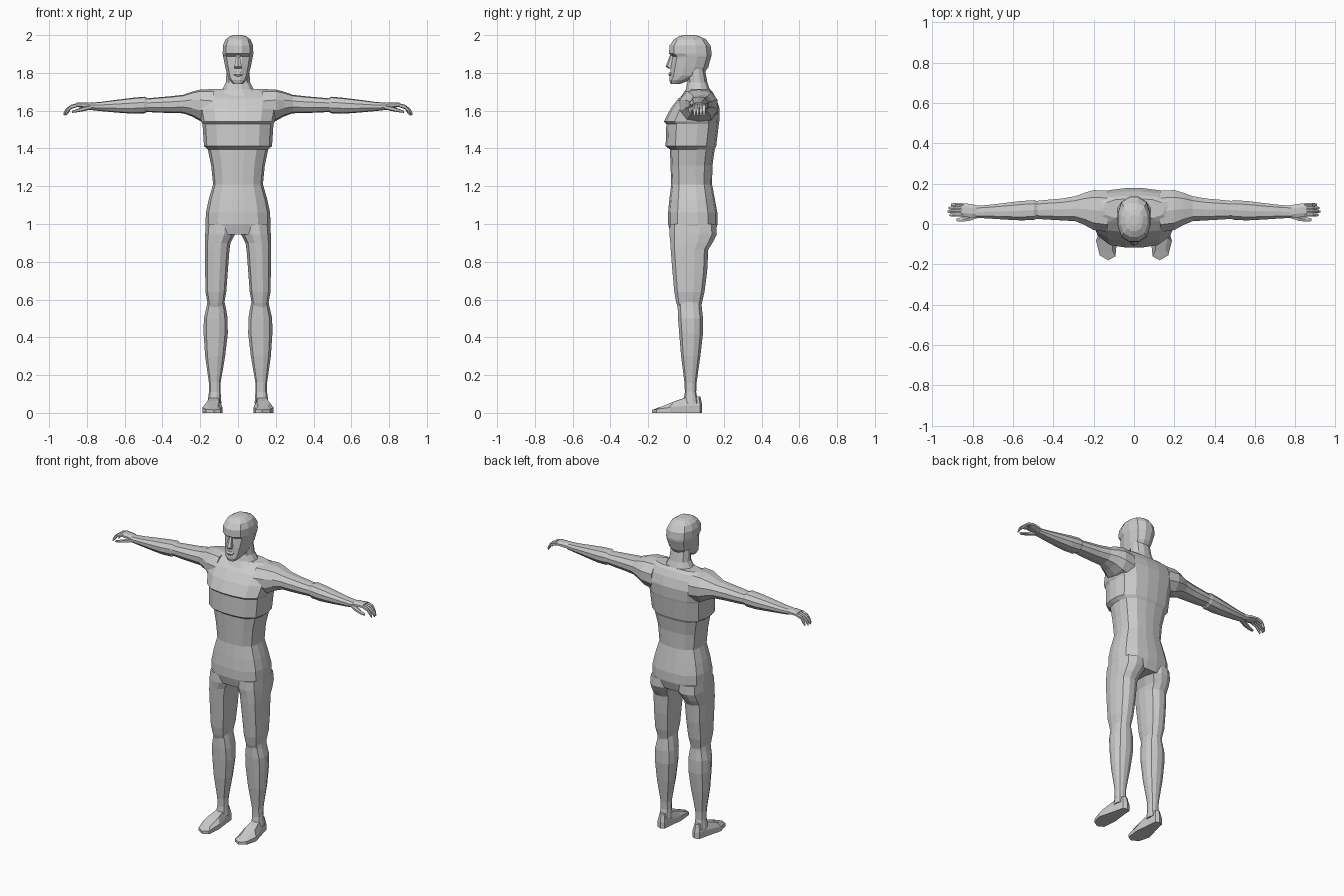
import bpy, bmesh, math
from mathutils import Vector

grey = bpy.data.materials.new("light grey")
grey.diffuse_color = (0.6, 0.6, 0.6, 1)


def finish(name, bm, mirror):
    bmesh.ops.recalc_face_normals(bm, faces=bm.faces)
    mesh = bpy.data.meshes.new(name)
    bm.to_mesh(mesh)
    bm.free()
    mesh.materials.append(grey)
    obj = bpy.data.objects.new(name, mesh)
    bpy.context.collection.objects.link(obj)
    if mirror:
        obj.modifiers.new("mirror", 'MIRROR').use_mirror_merge = False
    return obj


def loft(name, rows, axis='z', n=12, power=2.5, mirror=False):
    """Skin rounded sections; row = (position, u min, u max, v min, v max)."""
    bm = bmesh.new()
    rings = []
    for t, u0, u1, v0, v1 in rows:
        ring = []
        for i in range(n):
            a = 2 * math.pi * (i + 0.5) / n
            c, s = math.cos(a), math.sin(a)
            k = (abs(c) ** power + abs(s) ** power) ** (-1 / power)
            edge = math.cos(math.pi / n)
            u = (u0 + u1) / 2 + (u1 - u0) / 2 * max(-1, min(1, c * k / edge))
            v = (v0 + v1) / 2 + (v1 - v0) / 2 * max(-1, min(1, s * k / edge))
            co = {'z': (u, v, t), 'x': (t, u, v), 'y': (u, t, v)}[axis]
            ring.append(bm.verts.new(co))
        rings.append(ring)
    for a, b in zip(rings, rings[1:]):
        for i in range(n):
            j = (i + 1) % n
            bm.faces.new((a[i], a[j], b[j], b[i]))
    bm.faces.new(rings[0])
    bm.faces.new(rings[-1])
    return finish(name, bm, mirror)


def body(name, rows, **kw):
    """Symmetric upright loft; row = (z, half width, y front, y back)."""
    return loft(name, [(z, -w, w, f, b) for z, w, f, b in rows], **kw)


# Torso with hips, waist, rib ledge and chest ledge
body("torso", [
    (0.945, 0.165, -0.080, 0.150), (1.00, 0.172, -0.095, 0.167),
    (1.06, 0.170, -0.095, 0.166), (1.13, 0.155, -0.088, 0.153),
    (1.21, 0.132, -0.078, 0.138), (1.31, 0.142, -0.082, 0.140),
    (1.395, 0.160, -0.085, 0.152), (1.412, 0.180, -0.108, 0.160),
    (1.53, 0.188, -0.104, 0.174), (1.542, 0.195, -0.117, 0.176),
    (1.61, 0.208, -0.082, 0.178), (1.665, 0.212, -0.040, 0.160),
    (1.70, 0.195, 0.005, 0.140), (1.715, 0.150, 0.025, 0.125)],
    n=16, power=2.7)

# Neck widening into the shoulders
body("neck", [(1.66, 0.16, -0.035, 0.158), (1.715, 0.082, 0.000, 0.125),
              (1.75, 0.064, 0.008, 0.113), (1.82, 0.060, 0.005, 0.100)],
     n=12, power=2.2)

# Head from chin to crown, with sunken eye line under the brow
body("head", [
    (1.742, 0.026, -0.082, -0.030), (1.762, 0.044, -0.088, 0.020),
    (1.785, 0.056, -0.085, 0.085), (1.83, 0.067, -0.080, 0.118),
    (1.875, 0.076, -0.072, 0.130), (1.888, 0.079, -0.070, 0.134),
    (1.902, 0.081, -0.090, 0.136), (1.945, 0.080, -0.087, 0.130),
    (1.978, 0.066, -0.064, 0.105), (1.995, 0.042, -0.035, 0.070),
    (2.00, 0.022, -0.010, 0.045)], n=12, power=2.4)

# Nose and lips
body("nose", [(1.822, 0.017, -0.092, -0.06), (1.834, 0.019, -0.108, -0.06),
              (1.895, 0.009, -0.084, -0.06)], n=6, power=2)
body("lips", [(1.782, 0.018, -0.088, -0.06), (1.792, 0.026, -0.094, -0.06),
              (1.804, 0.018, -0.088, -0.06)], n=8, power=2)

# Thighs
loft("thigh", [
    (1.00, 0.010, 0.170, -0.085, 0.160), (0.945, 0.016, 0.174, -0.088, 0.163),
    (0.90, 0.040, 0.175, -0.083, 0.140), (0.865, 0.045, 0.175, -0.081, 0.118),
    (0.75, 0.054, 0.174, -0.072, 0.112), (0.64, 0.062, 0.172, -0.062, 0.098),
    (0.585, 0.072, 0.162, -0.052, 0.085), (0.56, 0.076, 0.158, -0.044, 0.080)],
    n=12, power=2.6, mirror=True)

# Calves
loft("calf", [
    (0.60, 0.074, 0.160, -0.046, 0.080), (0.555, 0.064, 0.168, -0.044, 0.084),
    (0.50, 0.055, 0.181, -0.042, 0.090), (0.42, 0.054, 0.182, -0.036, 0.090),
    (0.30, 0.068, 0.174, -0.026, 0.076), (0.16, 0.092, 0.154, -0.008, 0.056),
    (0.11, 0.092, 0.154, -0.006, 0.054), (0.05, 0.088, 0.162, -0.015, 0.066)],
    n=12, power=2.3, mirror=True)

# Feet: outline of the sole swept up to the instep
bm = bmesh.new()
sole = [(0.098, 0.075), (0.122, 0.086), (0.148, 0.075), (0.160, 0.02),
        (0.188, -0.085), (0.170, -0.155), (0.128, -0.180), (0.092, -0.160),
        (0.083, -0.07), (0.094, 0.02)]
low, mid, top = [], [], []
for x, y in sole:
    slope = min(1, max(0, (y + 0.18) / 0.18))
    low.append(bm.verts.new((x, y, 0)))
    mid.append(bm.verts.new((x, y, 0.016 + 0.024 * slope)))
    cx = 0.124 + 0.010 * (1 - slope)
    top.append(bm.verts.new((cx + (x - cx) * 0.62, y * 0.84 + 0.004,
                             0.026 + 0.062 * slope)))
for a, b in ((low, mid), (mid, top)):
    for i in range(len(sole)):
        j = (i + 1) % len(sole)
        bm.faces.new((a[i], a[j], b[j], b[i]))
bm.faces.new(low)
cap = bm.faces.new(top)
bmesh.ops.triangulate(bm, faces=[cap])
finish("foot", bm, True)

# Upper arms with shoulder caps
loft("upper_arm", [
    (0.13, -0.040, 0.165, 1.53, 1.712), (0.20, -0.030, 0.168, 1.545, 1.712),
    (0.245, -0.005, 0.155, 1.570, 1.700), (0.29, 0.014, 0.138, 1.586, 1.684),
    (0.36, 0.018, 0.126, 1.588, 1.676), (0.43, 0.022, 0.120, 1.590, 1.670),
    (0.49, 0.026, 0.114, 1.594, 1.664)], axis='x', n=10, power=2.3, mirror=True)

# Forearms
loft("forearm", [
    (0.475, 0.030, 0.112, 1.598, 1.664), (0.495, 0.020, 0.118, 1.586, 1.674),
    (0.56, 0.018, 0.114, 1.584, 1.668), (0.64, 0.022, 0.104, 1.590, 1.658),
    (0.73, 0.028, 0.094, 1.598, 1.646), (0.785, 0.030, 0.090, 1.604, 1.642)],
    axis='x', n=10, power=2.3, mirror=True)

# Hands: palm, four drooping fingers, thumb
loft("palm", [
    (0.765, 0.034, 0.088, 1.606, 1.640), (0.80, 0.032, 0.098, 1.612, 1.644),
    (0.855, 0.036, 0.104, 1.620, 1.642)], axis='x', n=8, power=3, mirror=True)
for i, reach in enumerate((0.915, 0.924, 0.920, 0.908)):
    y = 0.037 + 0.0168 * i
    loft("finger_%d" % (i + 1), [
        (0.845, y, y + 0.0165, 1.621, 1.641),
        (0.885, y, y + 0.0165, 1.608, 1.631),
        (reach - 0.012, y, y + 0.016, 1.588, 1.610),
        (reach, y + 0.003, y + 0.013, 1.574, 1.588)],
        axis='x', n=6, power=2.5, mirror=True)
loft("thumb", [
    (0.775, 0.030, 0.060, 1.607, 1.630), (0.815, 0.016, 0.044, 1.598, 1.622),
    (0.850, 0.012, 0.034, 1.592, 1.610), (0.880, 0.014, 0.028, 1.588, 1.599)],
    axis='x', n=6, power=2.2, mirror=True)
